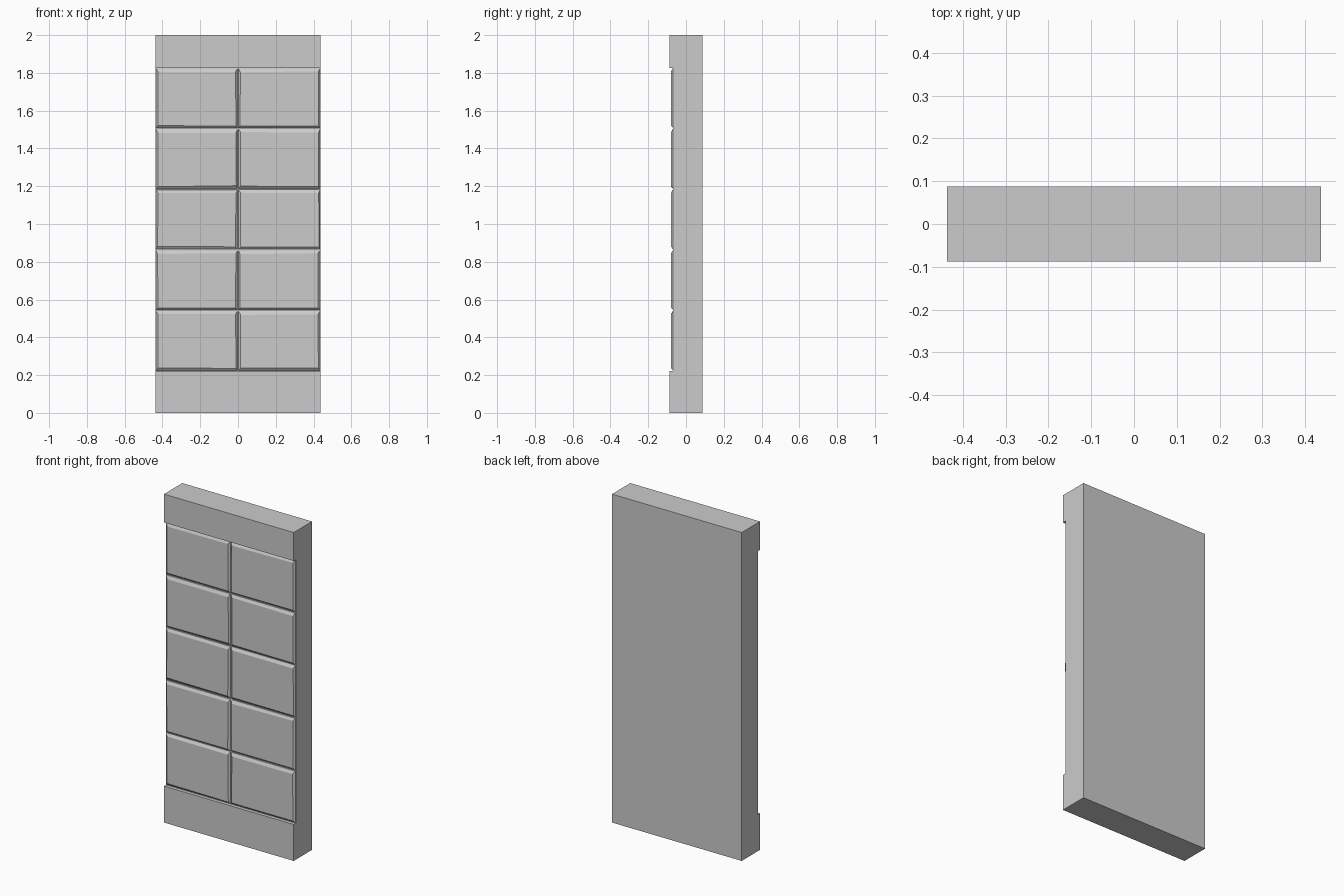
import bpy, bmesh, random

if "Cube" in bpy.data.objects:
    bpy.data.objects.remove(bpy.data.objects["Cube"])

random.seed(4)
W, D = 0.437, 0.088           # half width, half depth
Z0, Z1 = 0.222, 1.827         # recess bottom and top
RECESS, FACE = -0.068, -0.079 # y of recess floor and tile faces
COLS, ROWS = 2, 5


def finish(bm, name):
    bmesh.ops.recalc_face_normals(bm, faces=bm.faces)
    mesh = bpy.data.meshes.new(name)
    bm.to_mesh(mesh)
    bm.free()
    obj = bpy.data.objects.new(name, mesh)
    bpy.context.collection.objects.link(obj)
    return obj


# Slab with top and bottom rails: C-shaped profile extruded across x
profile = [(-D, 0), (D, 0), (D, 2), (-D, 2), (-D, Z1), (RECESS, Z1),
           (RECESS, Z0), (-D, Z0)]
bm = bmesh.new()
face = bm.faces.new([bm.verts.new((-W, y, z)) for y, z in profile])
ext = bmesh.ops.extrude_face_region(bm, geom=[face])
verts = [v for v in ext["geom"] if isinstance(v, bmesh.types.BMVert)]
bmesh.ops.translate(bm, verts=verts, vec=(2 * W, 0, 0))
finish(bm, "wall_slab")


# Tile: thin block with sloped, slightly uneven chamfered edges
def tile(name, x0, x1, z0, z1):
    bm = bmesh.new()

    def ring(y, l, r, b, t, wobble=0.0):
        corners = [(x0 + l, z0 + b), (x1 - r, z0 + b), (x1 - r, z1 - t), (x0 + l, z1 - t)]
        j = lambda: random.uniform(-wobble, wobble)
        return [bm.verts.new((x + j(), y, z + j())) for x, z in corners]

    rings = [ring(RECESS + 0.004, 0, 0, 0, 0),
             ring(RECESS - 0.002, 0.002, 0.002, 0.003, 0.003),
             ring(FACE, 0.011, 0.011, 0.014, 0.02, 0.003)]
    bm.faces.new(rings[0])
    bm.faces.new(rings[-1])
    for a, b in zip(rings, rings[1:]):
        for i in range(4):
            k = (i + 1) % 4
            bm.faces.new((a[i], a[k], b[k], b[i]))
    finish(bm, name)


# Two columns by five rows of tiles
dx, dz, gap = 2 * W / COLS, (Z1 - Z0) / ROWS, 0.001
for r in range(ROWS):
    for c in range(COLS):
        x, z = -W + c * dx, Z0 + r * dz
        tile(f"tile_{r + 1}_{c + 1}", x + gap, x + dx - gap, z + gap, z + dz - gap)
